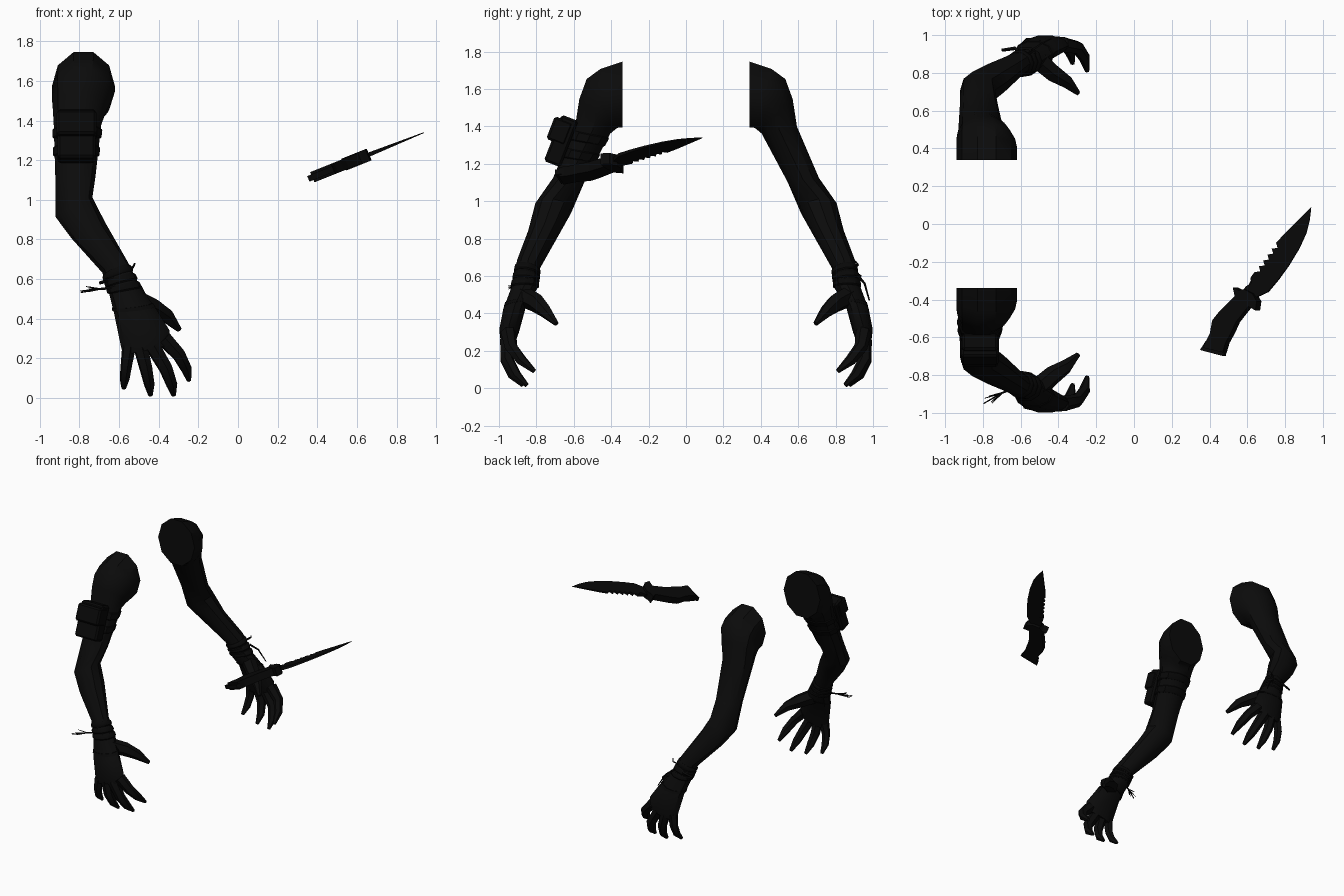
import bpy, bmesh, math, random
from mathutils import Vector, Matrix

if "Cube" in bpy.data.objects:
    bpy.data.objects.remove(bpy.data.objects["Cube"])

random.seed(4)


def material(name, v):
    m = bpy.data.materials.new(name)
    m.diffuse_color = (v, v, v, 1)
    m.use_nodes = True
    m.node_tree.nodes["Principled BSDF"].inputs["Base Color"].default_value = m.diffuse_color
    return m


SKIN = material("black sleeve", 0.0033)
GEAR = material("black gear", 0.0024)


def finish(bm, name, mat, smooth=True):
    bmesh.ops.recalc_face_normals(bm, faces=bm.faces)
    me = bpy.data.meshes.new(name)
    bm.to_mesh(me)
    bm.free()
    me.materials.append(mat)
    ob = bpy.data.objects.new(name, me)
    bpy.context.collection.objects.link(ob)
    if smooth:
        bpy.context.view_layer.objects.active = ob
        ob.select_set(True)
        bpy.ops.object.shade_smooth_by_angle(angle=math.radians(35))
        ob.select_set(False)
    return ob


def loft(bm, rings, n=8):
    """Skin a list of (centre, half-axis u, half-axis v) rings."""
    rows = []
    for c, u, v in rings:
        rows.append([bm.verts.new(c + u * math.cos(a) + v * math.sin(a))
                     for a in (2 * math.pi * i / n for i in range(n))])
    for a, b in zip(rows, rows[1:]):
        for i in range(n):
            j = (i + 1) % n
            bm.faces.new((a[i], a[j], b[j], b[i]))
    bm.faces.new(rows[0])
    bm.faces.new(rows[-1])


def tube(bm, pts, radii, n=6):
    pts = [Vector(p) for p in pts]
    rings = []
    for i, p in enumerate(pts):
        t = (pts[min(i + 1, len(pts) - 1)] - pts[max(i - 1, 0)]).normalized()
        u = t.cross(Vector((0.3, 1, 0.2))).normalized()
        rings.append((p, u * radii[i], t.cross(u) * radii[i]))
    loft(bm, rings, n)


def ring(A, B, L, R, s):
    """Ring from inner/outer (y, z) points and left/right (x, z) points."""
    c = Vector(((L[0] + R[0]) / 2, s * (A[0] + B[0]) / 2, (A[1] + B[1]) / 2))
    u = Vector(((R[0] - L[0]) / 2, 0, (R[1] - L[1]) / 2))
    v = Vector((0, s * (B[0] - A[0]) / 2, (B[1] - A[1]) / 2))
    return c, u, v


def between(a, b, t, k=1.0):
    c, u, v = (p.lerp(q, t) for p, q in zip(a, b))
    return c, u * k, v * k


# inner (y, z), outer (y, z), left (x, z), right (x, z) from shoulder to knuckles
ARM = [
    ((.34, 1.385), (.34, 1.755), (-.94, 1.55), (-.62, 1.55)),
    ((.36, 1.385), (.46, 1.715), (-.94, 1.55), (-.62, 1.55)),
    ((.37, 1.38), (.535, 1.66), (-.94, 1.5), (-.63, 1.5)),
    ((.385, 1.37), (.575, 1.55), (-.935, 1.45), (-.66, 1.45)),
    ((.40, 1.36), (.598, 1.40), (-.93, 1.4), (-.69, 1.4)),
    ((.54, 1.10), (.715, 1.125), (-.922, 1.1), (-.72, 1.1)),
    ((.61, .95), (.81, .975), (-.92, .94), (-.735, 1.04)),
    ((.66, .86), (.848, .83), (-.84, .82), (-.67, .90)),
    ((.78, .645), (.905, .68), (-.685, .61), (-.56, .67)),
    ((.79, .54), (.935, .54), (-.65, .54), (-.49, .57)),
    ((.85, .45), (.98, .42), (-.625, .44), (-.41, .46)),
    ((.89, .31), (1.0, .31), (-.595, .28), (-.345, .34)),
    ((.915, .24), (.99, .24), (-.58, .21), (-.35, .26)),
]
# path points and radii of each digit
DIGITS = {
    "little_finger": ([(-.55, .95, .26), (-.563, .955, .17), (-.572, .93, .1), (-.577, .88, .05)],
                      [.036, .03, .026, .012]),
    "ring_finger": ([(-.49, .955, .25), (-.465, .96, .15), (-.448, .925, .07), (-.442, .87, .015)],
                    [.038, .034, .028, .012]),
    "middle_finger": ([(-.43, .955, .26), (-.365, .955, .15), (-.335, .91, .07), (-.325, .85, .015)],
                      [.040, .036, .030, .012]),
    "index_finger": ([(-.375, .95, .30), (-.30, .935, .22), (-.262, .88, .15), (-.248, .81, .09)],
                     [.042, .036, .030, .012]),
    "thumb": ([(-.51, .87, .49), (-.43, .80, .455), (-.36, .755, .415), (-.297, .693, .345)],
              [.055, .050, .038, .014]),
}

for side, s in (("front", -1), ("back", 1)):
    rings = [ring(*r, s) for r in ARM]
    bm = bmesh.new()
    loft(bm, rings, 10)
    finish(bm, side + "_arm", SKIN)
    for name, (pts, radii) in DIGITS.items():
        bm = bmesh.new()
        tube(bm, [(x, s * y, z) for x, y, z in pts], radii)
        finish(bm, side + "_" + name, SKIN)
    # wrist wraps and the cord across the hand
    bm = bmesh.new()
    for t in (.15, .45, .75):
        loft(bm, [between(rings[8], rings[9], t + d, k)
                  for d, k in ((0, 1.02), (.05, 1.1), (.2, 1.1), (.25, 1.02))], 10)
    loft(bm, [between(rings[9], rings[10], t, 1.05) for t in (.7, .85)], 10)
    finish(bm, side + "_wrist_wrap", GEAR)
    # loose cord ends
    bm = bmesh.new()
    if s < 0:
        for i in range(9):
            end = (-.785 + random.uniform(-.02, .04), -.925 + random.uniform(-.03, .03),
                   .545 + random.uniform(-.025, .025))
            tube(bm, [(-.64, -.87, .555), (-.70, -.895, .55), end], [.008, .005, .002], 4)
    else:
        tube(bm, [(-.60, .90, .62), (-.63, .93, .60), (-.70, .92, .58)], [.008, .01, .008], 4)
        tube(bm, [(-.54, .92, .60), (-.49, .955, .56), (-.44, .98, .47)], [.008, .006, .004], 4)
        tube(bm, [(-.56, .90, .64), (-.53, .92, .66), (-.52, .905, .68)], [.008, .006, .004], 4)
    finish(bm, side + "_cord_ends", GEAR)
    if s < 0:
        # upper arm band carrying the pouch
        bm = bmesh.new()
        for t in (.08, .42):
            loft(bm, [between(rings[4], rings[5], t + d, k)
                      for d, k in ((0, 1.02), (.02, 1.07), (.16, 1.07), (.18, 1.02))], 10)
        finish(bm, "arm_band", GEAR)


def box(name, centre, size, tilt, bevel):
    bm = bmesh.new()
    bmesh.ops.create_cube(bm, size=1, matrix=Matrix.Diagonal((*size, 1)))
    bmesh.ops.bevel(bm, geom=bm.edges[:], offset=bevel, segments=1, affect='EDGES')
    bm.transform(Matrix.Translation(centre) @ Matrix.Rotation(tilt, 4, 'X'))
    finish(bm, name, GEAR, False)


# pouch and its flap
box("pouch", (-.815, -.668, 1.322), (.19, .095, .265), -.37, .012)
box("pouch_flap", (-.815, -.675, 1.375), (.20, .106, .13), -.37, .012)


def plate(name, outline, thick):
    """Prism on the knife plane; thick is a function of x."""
    nrm = Vector((-.395, 0, .919))
    bm = bmesh.new()
    sides = []
    for k in (-.5, .5):
        sides.append([bm.verts.new(Vector((x, y, 1.108 + (x - .36) * .40)) + nrm * k * thick(x))
                      for x, y in outline])
    n = len(outline)
    for i in range(n):
        j = (i + 1) % n
        bm.faces.new((sides[0][i], sides[0][j], sides[1][j], sides[1][i]))
    for f in sides:
        bm.faces.new(f)
    bmesh.ops.triangulate(bm, faces=[f for f in bm.faces if len(f.verts) > 4])
    finish(bm, name, GEAR, False)


# knife: blade with a saw-toothed spine, handle, guard and pommel
teeth = []
for i in range(7):
    x, y = .755 - i * .0225, -.10 - i * .031
    teeth += [(x, y), (x + .008, y - .026)]
plate("blade", [(.57, -.37), (.645, -.39), (.71, -.36), (.765, -.295), (.82, -.22), (.875, -.13),
                (.912, -.05), (.93, .02), (.938, .088), (.89, .04), (.80, -.05)] + teeth
      + [(.597, -.33)], lambda x: .004 + .022 * (.94 - x) / .35)
plate("handle", [(.375, -.655), (.48, -.68), (.495, -.63), (.525, -.575), (.55, -.52), (.585, -.475),
                 (.645, -.40), (.57, -.355), (.53, -.395), (.46, -.466), (.425, -.51), (.412, -.58)],
      lambda x: .056)
plate("guard", [(.535, -.335), (.545, -.38), (.60, -.43), (.63, -.443), (.655, -.458), (.662, -.41),
                (.64, -.37), (.595, -.345), (.565, -.35)], lambda x: .064)
plate("pommel", [(.355, -.667), (.48, -.70), (.488, -.655), (.41, -.615), (.385, -.62)], lambda x: .03)
